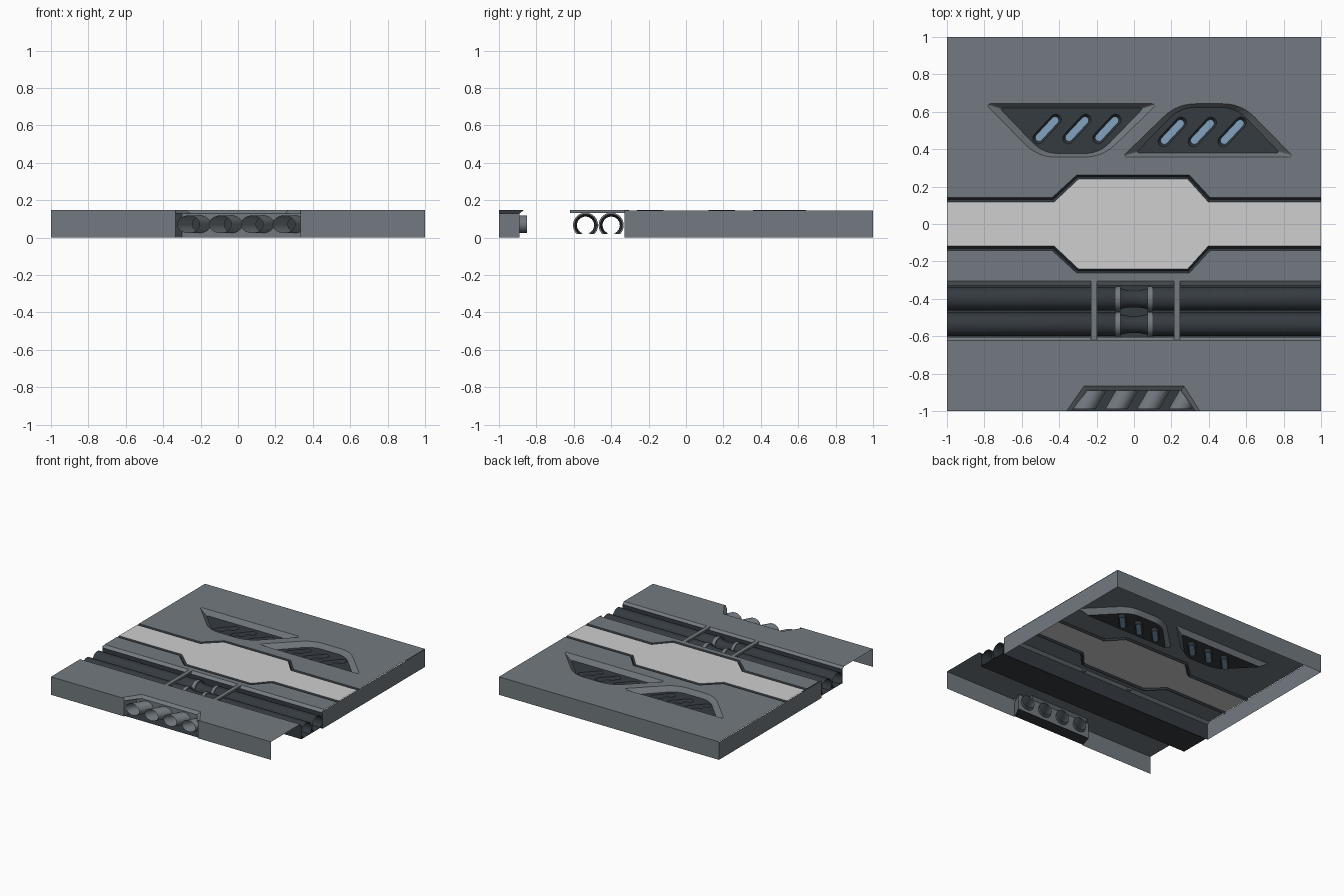
import bpy, bmesh, math
from mathutils import Vector
from mathutils.geometry import tessellate_polygon

if "Cube" in bpy.data.objects:
    bpy.data.objects.remove(bpy.data.objects["Cube"])

T = 0.148  # top surface height


def material(name, rgb):
    m = bpy.data.materials.new(name)
    m.diffuse_color = (*rgb, 1)
    m.use_nodes = True
    m.node_tree.nodes["Principled BSDF"].inputs["Base Color"].default_value = m.diffuse_color
    return m


GRAY = material("plate gray", (0.17, 0.195, 0.215))
DARK = material("dark steel", (0.035, 0.043, 0.052))
LIGHT = material("light panel", (0.62, 0.62, 0.62))
BLUE = material("blue glow", (0.22, 0.36, 0.52))


def build(name, verts, faces, mat, facing=None, smooth=False):
    """Make an object; faces are flipped to look along 'facing'."""
    me = bpy.data.meshes.new(name)
    me.from_pydata([tuple(v) for v in verts], [], faces)
    bm = bmesh.new()
    bm.from_mesh(me)
    bm.normal_update()
    if facing:
        for f in bm.faces:
            if f.normal.dot(Vector(facing)) < -1e-6:
                f.normal_flip()
    bm.to_mesh(me)
    bm.free()
    me.materials.append(mat)
    ob = bpy.data.objects.new(name, me)
    bpy.context.collection.objects.link(ob)
    if smooth:
        for o in bpy.context.selected_objects:
            o.select_set(False)
        ob.select_set(True)
        bpy.context.view_layer.objects.active = ob
        bpy.ops.object.shade_smooth_by_angle(angle=math.radians(40))
    return ob


def sheet(name, outline, mat, z=T, holes=(), to3d=None, facing=(0, 0, 1)):
    """Flat sheet with holes."""
    loops = [[Vector((p[0], p[1], 0)) for p in l] for l in (outline, *holes)]
    pts = [p for l in loops for p in l]
    to3d = to3d or (lambda p: (p[0], p[1], z))
    return build(name, [to3d(p) for p in pts], tessellate_polygon(loops), mat, facing)


def loft(name, rows, mat, closed=False, facing=(0, 0, 1), smooth=False):
    """Skin between rows of matching points."""
    n = len(rows[0])
    faces = [(r * n + i, r * n + (i + 1) % n, (r + 1) * n + (i + 1) % n, (r + 1) * n + i)
             for r in range(len(rows) - 1) for i in range(n if closed else n - 1)]
    return build(name, [p for r in rows for p in r], faces, mat, facing, smooth)


def at(points, z):
    return [(p[0], p[1], z) for p in points]


def rounded(corners, radii, seg=6):
    """Polygon with softened corners."""
    out = []
    for i, c in enumerate(corners):
        c = Vector(c)
        a = c + (Vector(corners[i - 1]) - c).normalized() * radii[i]
        b = c + (Vector(corners[(i + 1) % len(corners)]) - c).normalized() * radii[i]
        for k in range(seg + 1):
            t = k / seg
            out.append(tuple(a * (1 - t) ** 2 + c * 2 * t * (1 - t) + b * t * t))
    return out


def capsule(cx, cy, half, r, angle=math.radians(47), seg=8):
    out = []
    for s in (1, -1):
        for k in range(seg + 1):
            a = angle + (0 if s == 1 else math.pi) - math.pi / 2 + math.pi * k / seg
            out.append((cx + s * half * math.cos(angle) + r * math.cos(a),
                        cy + s * half * math.sin(angle) + r * math.sin(a)))
    return out


# Recessed back vents: the right one is the left one turned half way round
def turn(pts):
    return [(0.06 - x, 1.0 - y) for x, y in pts]


outer = rounded([(-.795, .643), (.125, .643), (-.17, .357), (-.515, .357)], [.03, .03, .1, .1])
inner = rounded([(-.72, .62), (.05, .62), (-.185, .377), (-.485, .377)], [.02, .02, .08, .08])
vent_holes = []
for side, f in (("left", lambda p: p), ("right", turn)):
    o, i = f(outer), f(inner)
    vent_holes.append(o)
    loft(f"vent_wall_{side}", [at(o, T), at(i, T - .04)], GRAY, True)
    rims = [f(capsule(x, .508, .068, .03)) for x in (-.465, -.305, -.145)]
    glow = [f(capsule(x, .508, .063, .02)) for x in (-.465, -.305, -.145)]
    sheet(f"vent_floor_{side}", i, DARK, T - .04, rims)
    for k in range(3):
        loft(f"slot_wall_{side}_{k}", [at(rims[k], T - .04), at(glow[k], T - .06)], DARK, True)
        sheet(f"slot_glow_{side}_{k}", glow[k], BLUE, T - .06)

# Light centre panel with a dark groove on both edges
edge_out = [(-1, .142), (-.437, .142), (-.305, .263), (.295, .263), (.407, .142), (1, .142)]
edge_mid = [(-1, .13), (-.432, .13), (-.301, .252), (.291, .252), (.402, .13), (1, .13)]
edge_in = [(-1, .118), (-.427, .118), (-.297, .24), (.287, .24), (.397, .118), (1, .118)]


def flip(pts):
    return [(x, -y) for x, y in pts]


sheet("centre_panel", edge_in + flip(edge_in)[::-1], LIGHT)
for side, f in (("back", lambda p: p), ("front", flip)):
    loft(f"groove_{side}", [at(f(edge_out), T), at(f(edge_mid), T - .014), at(f(edge_in), T)], DARK)

# Top plates
sheet("back_plate", edge_out + [(1, 1), (-1, 1)], GRAY, holes=vent_holes)
sheet("middle_plate", flip(edge_out) + [(1, -.305), (-1, -.305)], GRAY)
mouth = [(-.36, -1), (-.268, -.867), (.268, -.867), (.352, -1)]
sheet("front_plate", [(-1, -1)] + mouth + [(1, -1), (1, -.622), (-1, -.622)], GRAY)


# Outer walls
def wall(name, a, b, facing, mat=GRAY, z0=0, z1=T):
    loft(name, [at([a, b], z0), at([a, b], z1)], mat, facing=facing)


wall("wall_back", (-1, 1), (1, 1), (0, 1, 0))
wall("wall_right", (1, -.33), (1, 1), (1, 0, 0), z1=T - .003)
wall("wall_left", (-1, -.33), (-1, 1), (-1, 0, 0), z1=T - .003)
wall("wall_front_left", (-1, -1), (-.335, -1), (0, -1, 0))
wall("wall_front_right", (.335, -1), (1, -1), (0, -1, 0))

# Pipe channel with lips, floor and cross ribs
loft("channel_lip_back", [[(-1, -.305, T), (1, -.305, T)], [(-1, -.33, T - .018), (1, -.33, T - .018)]], GRAY)
loft("channel_lip_front", [[(-1, -.622, T), (1, -.622, T)], [(-1, -.604, T - .018), (1, -.604, T - .018)]], GRAY)
wall("channel_wall_back", (-1, -.33), (1, -.33), (0, -1, 0), DARK, 0, T - .018)
wall("channel_wall_front", (-1, -.604), (1, -.604), (0, 1, 0), DARK, .018, T - .018)
loft("channel_floor", [[(-1, -.604, .018), (1, -.604, .018)], [(-1, -.33, .018), (1, -.33, .018)]], DARK)
for k, x in enumerate((-.215, .23)):
    bpy.ops.mesh.primitive_cube_add(size=1, location=(x, -.463, T - .008))
    rib = bpy.context.object
    rib.name = f"channel_rib_{k}"
    rib.scale = (.032, .316, .016)
    rib.data.materials.append(GRAY)


# Pipes with a narrow waist and two collars
def pipe_row(x, r, y, zc=.066, low=.02, n=28):
    drop = math.asin(min(.95, (zc - low) / r))
    return [(x, y + r * math.cos(a), zc + r * math.sin(a))
            for a in (-drop + (math.pi + 2 * drop) * k / n for k in range(n + 1))]


for k, y in enumerate((-.537, -.4)):
    prof = [(-1, .063), (-.09, .063), (-.06, .052), (-.03, .046),
            (.03, .046), (.06, .052), (.09, .063), (1, .063)]
    loft(f"pipe_{k}", [pipe_row(x, r, y) for x, r in prof], DARK, facing=None, smooth=True)
    for s in (-1, 1):
        ring = [(-.013, .058), (-.013, .067), (.013, .067), (.013, .058)]
        loft(f"pipe_collar_{k}_{s}", [pipe_row(s * .085 + x, r, y) for x, r in ring],
             GRAY, facing=None, smooth=True)

# Front exhaust bay: lip, box and four slanted tubes
mouth_in = [(-.335, -1), (-.25, -.89), (.25, -.89), (.328, -1)]
loft("exhaust_lip", [at(mouth, T), at(mouth_in, T - .02)], GRAY)


def ellipse(cx, n=28):
    return [(cx + .06 * math.cos(2 * math.pi * k / n), .071 + .047 * math.sin(2 * math.pi * k / n))
            for k in range(n)]


def slant(y):  # sideways drift of a tube at depth y
    return (y + .99) * .58


tubes = [-.265 + .17 * k for k in range(4)]
BACK = -.89
sheet("exhaust_back", [(-.30, 0), (.39, 0), (.39, T - .02), (-.30, T - .02)], GRAY,
      holes=[ellipse(c + slant(BACK)) for c in tubes],
      to3d=lambda p: (p[0], BACK, p[1]), facing=(0, -1, 0))
sheet("exhaust_floor", [(-.335, -1), (.335, -1), (.39, BACK), (-.30, BACK)], DARK, .006)
wall("exhaust_side_left", (-.335, -1), (-.30, BACK), (1, 0, 0), GRAY, 0, T - .02)
wall("exhaust_side_right", (.335, -1), (.39, BACK), (-1, 0, 0), GRAY, 0, T - .02)
for k, c in enumerate(tubes):
    rows = [[(x, y, z) for x, z in ellipse(c + slant(y))] for y in (-.85, -.99)]
    loft(f"exhaust_tube_{k}", rows, GRAY, True, facing=None, smooth=True)
